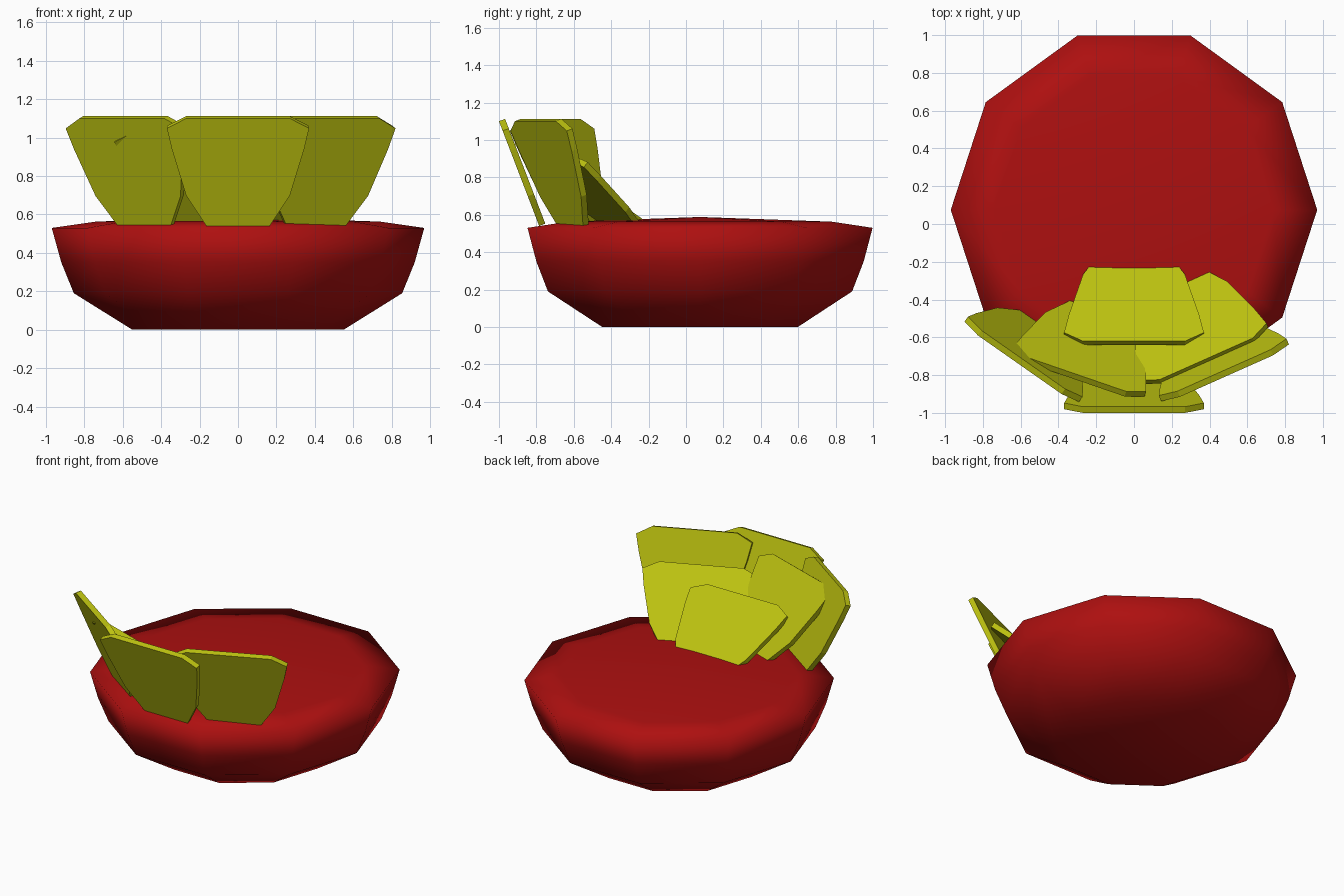
import bpy, bmesh
from math import sin, cos, pi, radians
from mathutils import Matrix, Vector

cube = bpy.data.objects.get("Cube")
if cube:
    bpy.data.objects.remove(cube, do_unlink=True)


def material(name, rgb):
    m = bpy.data.materials.new(name)
    m.use_nodes = True
    m.diffuse_color = (*rgb, 1)
    m.node_tree.nodes["Principled BSDF"].inputs["Base Color"].default_value = (*rgb, 1)
    return m


RED = material("deep red", (0.42, 0.005, 0.005))
OLIVE = material("yellow green", (0.50, 0.53, 0.005))


def add_object(name, bm, mat, smooth):
    bmesh.ops.recalc_face_normals(bm, faces=bm.faces)
    for f in bm.faces:
        f.smooth = smooth
    mesh = bpy.data.meshes.new(name)
    bm.to_mesh(mesh)
    bm.free()
    mesh.materials.append(mat)
    ob = bpy.data.objects.new(name, mesh)
    bpy.context.collection.objects.link(ob)
    return ob


# Ten-sided body with a shallow domed top, lathed from (radius, height) pairs
SIDES = 10
PROFILE = [(0.55, 0), (0.855, 0.19), (0.92, 0.35), (0.97, 0.53), (0.74, 0.563)]
bm = bmesh.new()
rings = [[bm.verts.new((r * cos(2 * pi * i / SIDES), r * sin(2 * pi * i / SIDES), z))
          for i in range(SIDES)] for r, z in PROFILE]
for low, high in zip(rings, rings[1:]):
    for i in range(SIDES):
        j = (i + 1) % SIDES
        bm.faces.new((low[i], low[j], high[j], high[i]))
bm.faces.new(rings[0][::-1])
apex = bm.verts.new((0, 0, 0.588))
for i in range(SIDES):
    bm.faces.new((rings[-1][i], rings[-1][(i + 1) % SIDES], apex))
body = add_object("bowl_body", bm, RED, True)
body.location.y = 0.075

# Petal plates: half outline mirrored, measured down from the top edge
HALF = [(0.165, -0.60), (0.27, -0.43), (0.345, -0.17), (0.37, -0.055), (0.27, 0)]
THICKNESS = 0.035


def petal(name, top, yaw, tilt):
    """Plate whose top edge centre is at top, turned by yaw and leaning outward."""
    bm = bmesh.new()
    outline = HALF + [(-x, y) for x, y in reversed(HALF)]
    face = bm.faces.new([bm.verts.new((x, y, 0)) for x, y in outline])
    ext = bmesh.ops.extrude_face_region(bm, geom=[face])
    moved = [v for v in ext["geom"] if isinstance(v, bmesh.types.BMVert)]
    bmesh.ops.translate(bm, verts=moved, vec=(0, 0, -THICKNESS))
    ob = add_object(name, bm, OLIVE, False)
    a, t = radians(yaw), radians(tilt)
    side = Vector((cos(a), sin(a), 0))
    out = Vector((sin(a), -cos(a), 0))
    z = Vector((0, 0, 1))
    up = out * sin(t) + z * cos(t)
    normal = out * cos(t) - z * sin(t)
    ob.matrix_world = Matrix.Translation(top) @ Matrix((side, up, normal)).transposed().to_4x4()


# Outer row
petal("outer_petal_front", (0, -1.0, 1.1), 0, 21)
petal("outer_petal_left", (0.49, -0.805, 1.1), 24, 20)
petal("outer_petal_right", (-0.605, -0.745, 1.1), -35, 20)
# Inner row, leaning further out
petal("inner_petal_middle", (0, -0.64, 0.82), 0, 55)
petal("inner_petal_left", (0.39, -0.735, 0.89), 24, 50)
petal("inner_petal_right", (-0.305, -0.825, 1.02), -19, 37)
